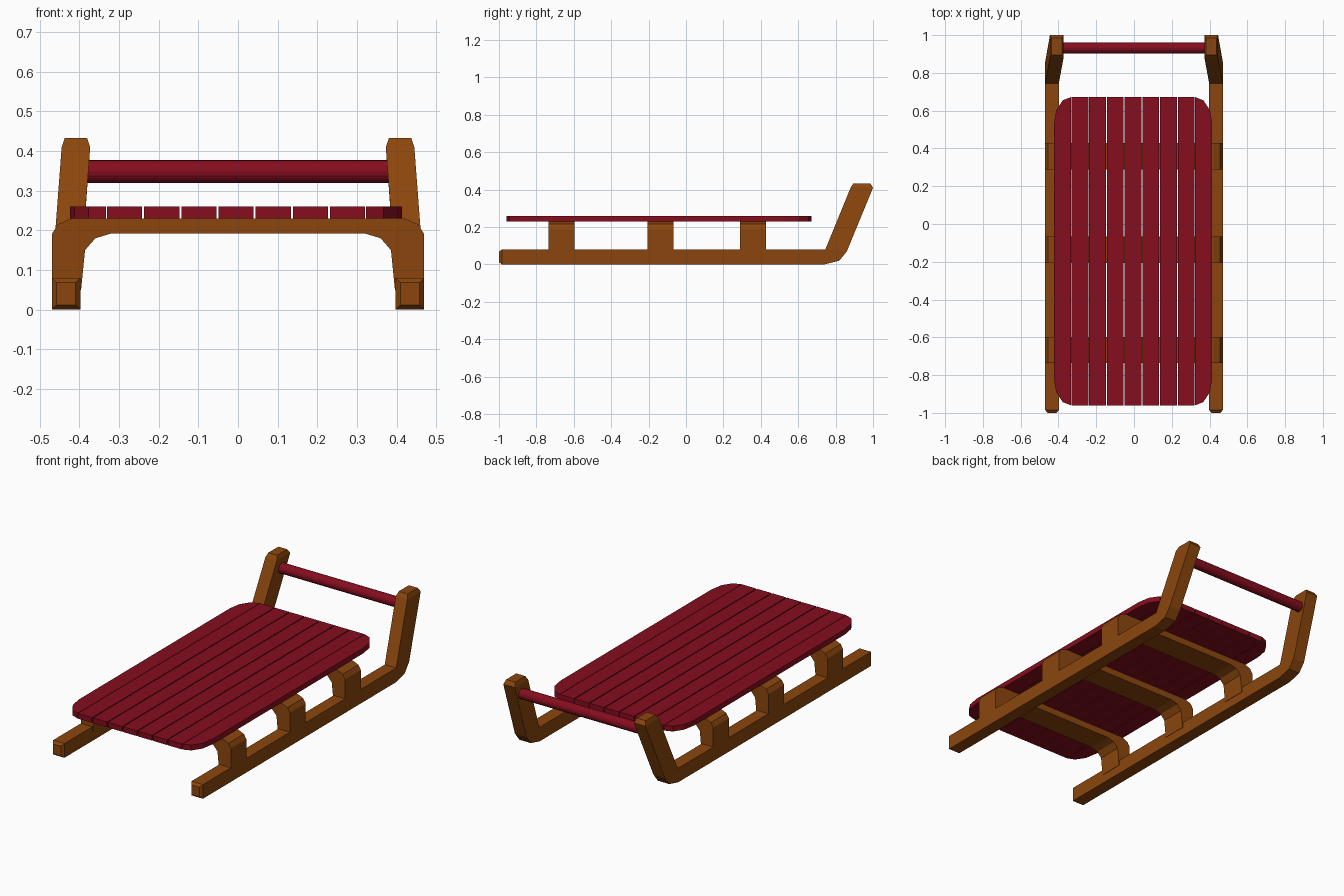
import bpy, bmesh, math
from mathutils import Matrix

if "Cube" in bpy.data.objects:
    bpy.data.objects.remove(bpy.data.objects["Cube"])


def material(name, rgb):
    m = bpy.data.materials.new(name)
    m.diffuse_color = (*rgb, 1)
    m.use_nodes = True
    m.node_tree.nodes["Principled BSDF"].inputs["Base Color"].default_value = m.diffuse_color
    return m


wood = material("wood", (0.26, 0.062, 0.004))
red = material("red_paint", (0.24, 0.004, 0.013))


def finish(name, bm, mat):
    bmesh.ops.remove_doubles(bm, verts=bm.verts, dist=1e-5)
    bmesh.ops.dissolve_degenerate(bm, edges=bm.edges, dist=1e-5)
    bmesh.ops.recalc_face_normals(bm, faces=bm.faces)
    me = bpy.data.meshes.new(name)
    bm.to_mesh(me)
    bm.free()
    me.materials.append(mat)
    ob = bpy.data.objects.new(name, me)
    bpy.context.collection.objects.link(ob)
    return ob


def prism(name, pts, offset, mat):
    bm = bmesh.new()
    face = bm.faces.new([bm.verts.new(p) for p in pts])
    ext = bmesh.ops.extrude_face_region(bm, geom=[face])
    verts = [g for g in ext["geom"] if isinstance(g, bmesh.types.BMVert)]
    bmesh.ops.translate(bm, verts=verts, vec=offset)
    return finish(name, bm, mat)


# Runners: stations of (inner x, outer x, bottom yz, top yz), upturned and leaning in
stations = [
    (.410, .458, (-1, .012), (-1, .068)),
    (.398, .470, (-.985, 0), (-.985, .08)),
    (.398, .470, (.74, 0), (.745, .08)),
    (.398, .470, (.82, .02), (.745, .08)),
    (.398, .470, (.86, .07), (.745, .08)),
    (.373, .445, (1, .41), (.88, .41)),
    (.381, .437, (.985, .433), (.895, .433)),
]
for side, label in ((1, "right"), (-1, "left")):
    bm = bmesh.new()
    rings = []
    for xi, xo, b, t in stations:
        rings.append([bm.verts.new((side * x, *p))
                      for x, p in ((xi, b), (xo, b), (xo, t), (xi, t))])
    for a, c in zip(rings, rings[1:]):
        for i in range(4):
            j = (i + 1) % 4
            bm.faces.new((a[i], a[j], c[j], c[i]))
    bm.faces.new(rings[0])
    bm.faces.new(rings[-1])
    finish(label + "_runner", bm, wood)

# Arched supports: half profile mirrored across x
half = [(.42, .23), (.455, .215), (.470, .19), (.470, .05), (.396, .05),
        (.386, .15), (.36, .18), (.32, .192)]
arch = half + [(-x, z) for x, z in reversed(half)]
for name, y0, y1 in (("front_support", -.735, -.597),
                     ("middle_support", -.207, -.067),
                     ("rear_support", .288, .428)):
    prism(name, [(x, y0, z) for x, z in arch], (0, y1 - y0, 0), wood)

# Seat slats: nine boards, the outer two with rounded corners
Y0, Y1, PITCH, GAP, CX = -.96, .672, .0938, .005, -.005
corner = [(.328, 0), (.372, .017), (.407, .07), (.419, .142)]
for i in range(9):
    c = (i - 4) * PITCH
    if abs(i - 4) < 4:
        h = (PITCH - GAP) / 2
        pts = [(c - h, Y0), (c + h, Y0), (c + h, Y1), (c - h, Y1)]
    else:
        s = math.copysign(1, c)
        pts = [(s * x, Y0 + d) for x, d in corner]
        pts += [(s * x, Y1 - d) for x, d in reversed(corner)]
    prism(f"seat_slat_{i + 1}", [(x + CX, y, .23) for x, y in pts], (0, 0, .03), red)

# Crossbar between the upturned runner ends
bm = bmesh.new()
bmesh.ops.create_cone(bm, cap_ends=True, segments=16, radius1=.029, radius2=.029,
                      depth=.78, matrix=Matrix.Translation((0, .931, .349))
                      @ Matrix.Rotation(math.pi / 2, 4, 'Y'))
finish("crossbar", bm, red)
